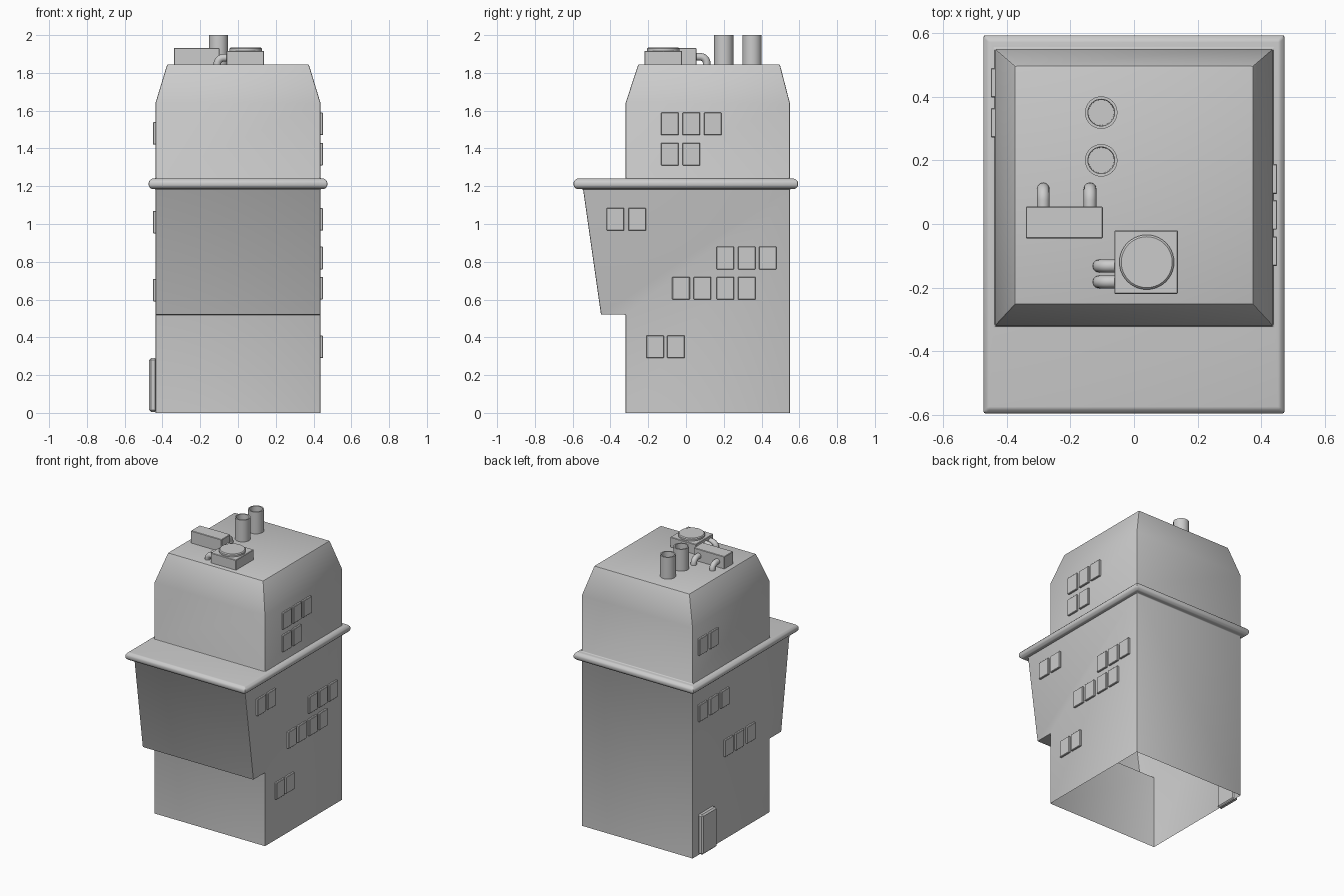
import bpy, bmesh, math

if "Cube" in bpy.data.objects:
    bpy.data.objects.remove(bpy.data.objects["Cube"])


def finish(name, bm, bevel=0.0, segments=2):
    me = bpy.data.meshes.new(name)
    bmesh.ops.recalc_face_normals(bm, faces=bm.faces)
    bm.to_mesh(me)
    bm.free()
    ob = bpy.data.objects.new(name, me)
    bpy.context.collection.objects.link(ob)
    bpy.ops.object.select_all(action='DESELECT')
    bpy.context.view_layer.objects.active = ob
    ob.select_set(True)
    if bevel:
        m = ob.modifiers.new("soft_edges", 'BEVEL')
        m.width = bevel
        m.segments = segments
        m.limit_method = 'ANGLE'
        m.angle_limit = math.radians(35)
        bpy.ops.object.modifier_apply(modifier=m.name)
    bpy.ops.object.shade_smooth_by_angle(angle=math.radians(32))
    return ob


def box(name, x0, x1, y0, y1, z0, z1, bevel=0.003):
    bm = bmesh.new()
    bmesh.ops.create_cube(bm, size=1)
    for v in bm.verts:
        v.co = ((x0 + x1) / 2 + v.co.x * (x1 - x0),
                (y0 + y1) / 2 + v.co.y * (y1 - y0),
                (z0 + z1) / 2 + v.co.z * (z1 - z0))
    return finish(name, bm, bevel, 1)


def lathe(name, cx, cy, profile, n=32):
    bm = bmesh.new()
    rings = [[bm.verts.new((cx + r * math.cos(2 * math.pi * i / n),
                            cy + r * math.sin(2 * math.pi * i / n), z))
              for i in range(n)] for r, z in profile]
    for a, b in zip(rings, rings[1:]):
        for i in range(n):
            j = (i + 1) % n
            bm.faces.new((a[i], a[j], b[j], b[i]))
    bm.faces.new(rings[-1])
    return finish(name, bm)


def pipe(name, start, direction, straight, bend=0.035, radius=0.02):
    # horizontal run that elbows down into the roof
    x, y, z = start
    dx, dy = direction
    path = [(0, 0)]
    for i in range(9):
        a = math.pi / 2 * i / 8
        path.append((straight + bend * math.sin(a), -bend * (1 - math.cos(a))))
    path.append((straight + bend, -0.05))
    cu = bpy.data.curves.new(name, 'CURVE')
    cu.dimensions = '3D'
    cu.bevel_depth = radius
    cu.bevel_resolution = 4
    sp = cu.splines.new('POLY')
    sp.points.add(len(path) - 1)
    for p, (d, h) in zip(sp.points, path):
        p.co = (x + dx * d, y + dy * d, z + h, 1)
    ob = bpy.data.objects.new(name, cu)
    bpy.context.collection.objects.link(ob)
    bpy.ops.object.select_all(action='DESELECT')
    bpy.context.view_layer.objects.active = ob
    ob.select_set(True)
    bpy.ops.object.convert(target='MESH')
    bpy.ops.object.shade_smooth_by_angle(angle=math.radians(35))


# building shell: lower block with sloping bay, open underneath
W = 0.437
bm = bmesh.new()
side = [(0.55, 0), (0.55, 1.185), (-0.545, 1.185), (-0.45, 0.52), (-0.32, 0.52), (-0.32, 0)]
L = [bm.verts.new((-W, y, z)) for y, z in side]
R = [bm.verts.new((W, y, z)) for y, z in side]
bm.faces.new(L)
bm.faces.new(R)
for i in (0, 2, 3, 4):
    bm.faces.new((L[i], L[i + 1], R[i + 1], R[i]))

# ledge, upper storey and mansard roof as stacked rectangles
rings = [(W, -0.545, 0.55, 1.185), (0.458, -0.58, 0.578, 1.185), (0.473, -0.595, 0.593, 1.2),
         (0.473, -0.595, 0.593, 1.224), (0.458, -0.58, 0.578, 1.24), (W, -0.32, 0.55, 1.24),
         (W, -0.32, 0.55, 1.64), (0.375, -0.253, 0.497, 1.845)]
loops = [[bm.verts.new(c) for c in ((-x, a, z), (x, a, z), (x, b, z), (-x, b, z))]
         for x, a, b, z in rings]
for p, q in zip(loops, loops[1:]):
    for i in range(4):
        j = (i + 1) % 4
        bm.faces.new((p[i], p[j], q[j], q[i]))
bm.faces.new(loops[-1])
bmesh.ops.remove_doubles(bm, verts=bm.verts, dist=0.0005)
finish("building_shell", bm, 0.006, 2)

# windows: (bottom height, front edges along y)
right_rows = [(1.47, (-0.132, -0.018, 0.095)), (1.31, (-0.132, -0.018)),
              (0.965, (-0.42, -0.305)), (0.76, (0.162, 0.275, 0.387)),
              (0.6, (-0.073, 0.04, 0.162, 0.275)), (0.29, (-0.21, -0.1))]
left_rows = [(1.42, (0.272, 0.397)), (0.95, (0.15, 0.272, 0.397)),
             (0.59, (-0.14, -0.015, 0.107))]
for label, s, rows in (("right", 1, right_rows), ("left", -1, left_rows)):
    for z, ys in rows:
        for y in ys:
            xs = sorted((s * 0.43, s * 0.45))
            box(label + "_window", xs[0], xs[1], y, y + 0.093, z, z + 0.12)

# door on the left side
box("door", -0.47, -0.43, 0.32, 0.485, 0.005, 0.29, 0.01)

# chimneys
for y in (0.2, 0.35):
    lathe("chimney", -0.103, y, [(0.051, 1.84), (0.051, 2.0), (0.042, 2.0), (0.04, 1.86)])

# long roof unit with two pipes at the back
box("long_vent_unit", -0.34, -0.098, -0.045, 0.055, 1.84, 1.932)
for x in (-0.285, -0.138):
    pipe("long_unit_pipe", (x, 0.05, 1.885), (0, 1), 0.025)

# square fan unit with two pipes at its left
box("fan_unit", -0.062, 0.138, -0.22, -0.02, 1.84, 1.916)
lathe("fan_cap", 0.04, -0.12, [(0.086, 1.91), (0.086, 1.928), (0.08, 1.934)], 40)
for y in (-0.132, -0.182):
    pipe("fan_unit_pipe", (-0.055, y, 1.88), (-1, 0), 0.02)
